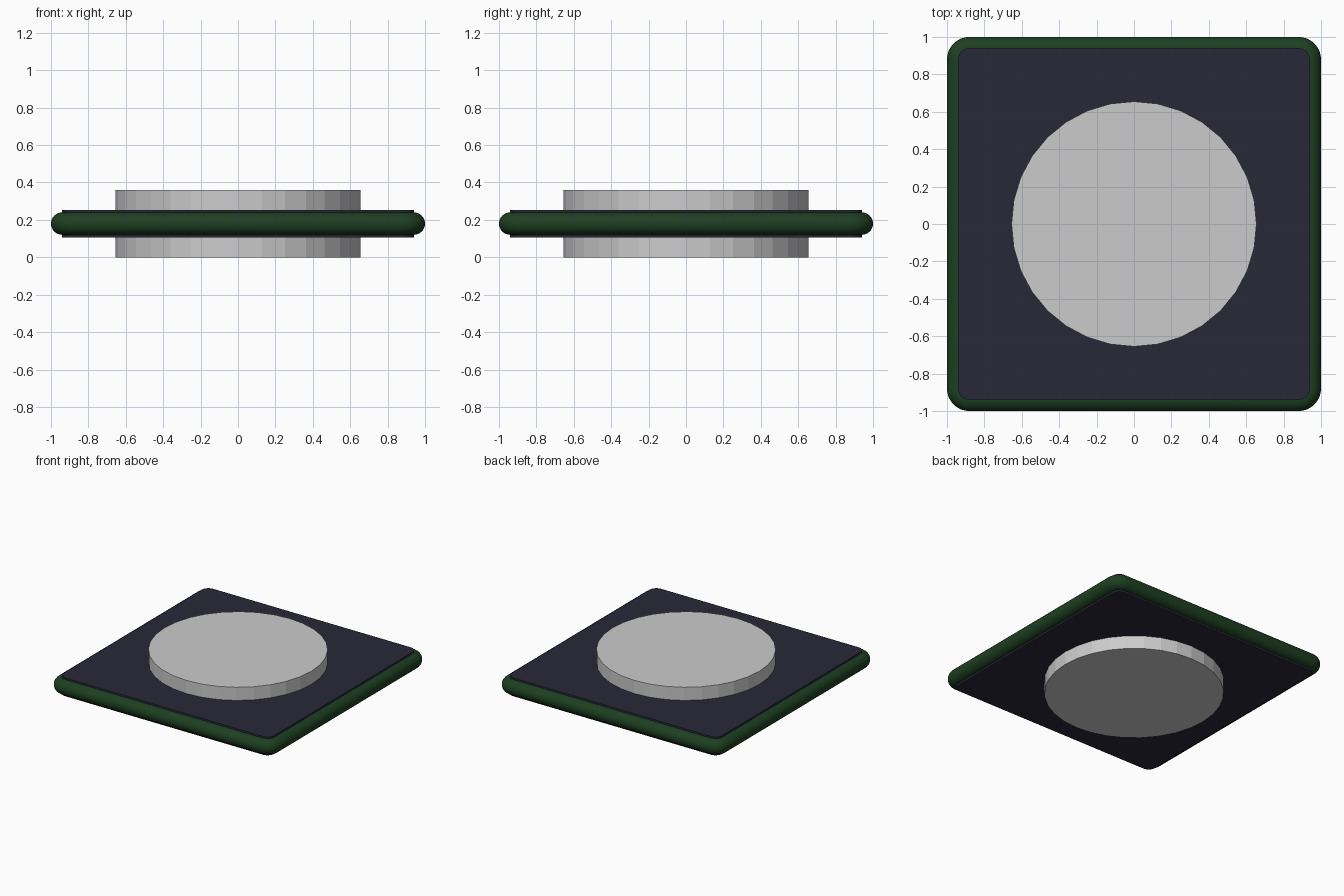
import bpy, bmesh, math

if "Cube" in bpy.data.objects:
    bpy.data.objects.remove(bpy.data.objects["Cube"])

MID = 0.18      # height of the middle plane
CORE = 0.88     # corner arc centres


def material(name, rgb):
    m = bpy.data.materials.new(name)
    m.diffuse_color = (*rgb, 1)
    m.use_nodes = True
    m.node_tree.nodes["Principled BSDF"].inputs["Base Color"].default_value = m.diffuse_color
    return m


def rounded_square_slab(name, profile, mat, smooth):
    """Stack rounded-square rings; profile is (corner radius, z) from bottom to top."""
    bm = bmesh.new()
    rings = []
    steps = 8
    for r, z in profile:
        ring = []
        for q in range(4):
            mid = math.radians(45 + 90 * q)
            cx = math.copysign(CORE, math.cos(mid))
            cy = math.copysign(CORE, math.sin(mid))
            for i in range(steps + 1):
                a = math.radians(90 * q + 90 * i / steps)
                ring.append(bm.verts.new((cx + r * math.cos(a), cy + r * math.sin(a), z)))
        rings.append(ring)
    n = len(rings[0])
    for lo, hi in zip(rings, rings[1:]):
        for i in range(n):
            j = (i + 1) % n
            bm.faces.new((lo[i], lo[j], hi[j], hi[i])).smooth = smooth
    bm.faces.new(rings[0][::-1])
    bm.faces.new(rings[-1])
    mesh = bpy.data.meshes.new(name)
    bm.to_mesh(mesh)
    bm.free()
    mesh.materials.append(mat)
    ob = bpy.data.objects.new(name, mesh)
    bpy.context.collection.objects.link(ob)
    return ob


# Green bumper with a half-round edge
edge = [(0.06 + 0.06 * math.cos(a), MID + 0.06 * math.sin(a))
        for a in (math.radians(-90 + 180 * i / 12) for i in range(13))]
rounded_square_slab("edge_bumper", edge, material("green", (0.012, 0.05, 0.015)), True)

# Dark plate, slightly thicker than the bumper
rounded_square_slab("plate", [(0.06, MID - 0.074), (0.06, MID + 0.074)],
                    material("dark_navy", (0.022, 0.022, 0.04)), False)

# Grey disc passing through the plate
bpy.ops.mesh.primitive_cylinder_add(vertices=32, radius=0.655, depth=2 * MID,
                                    location=(0, 0, MID))
bpy.context.object.name = "centre_disc"
